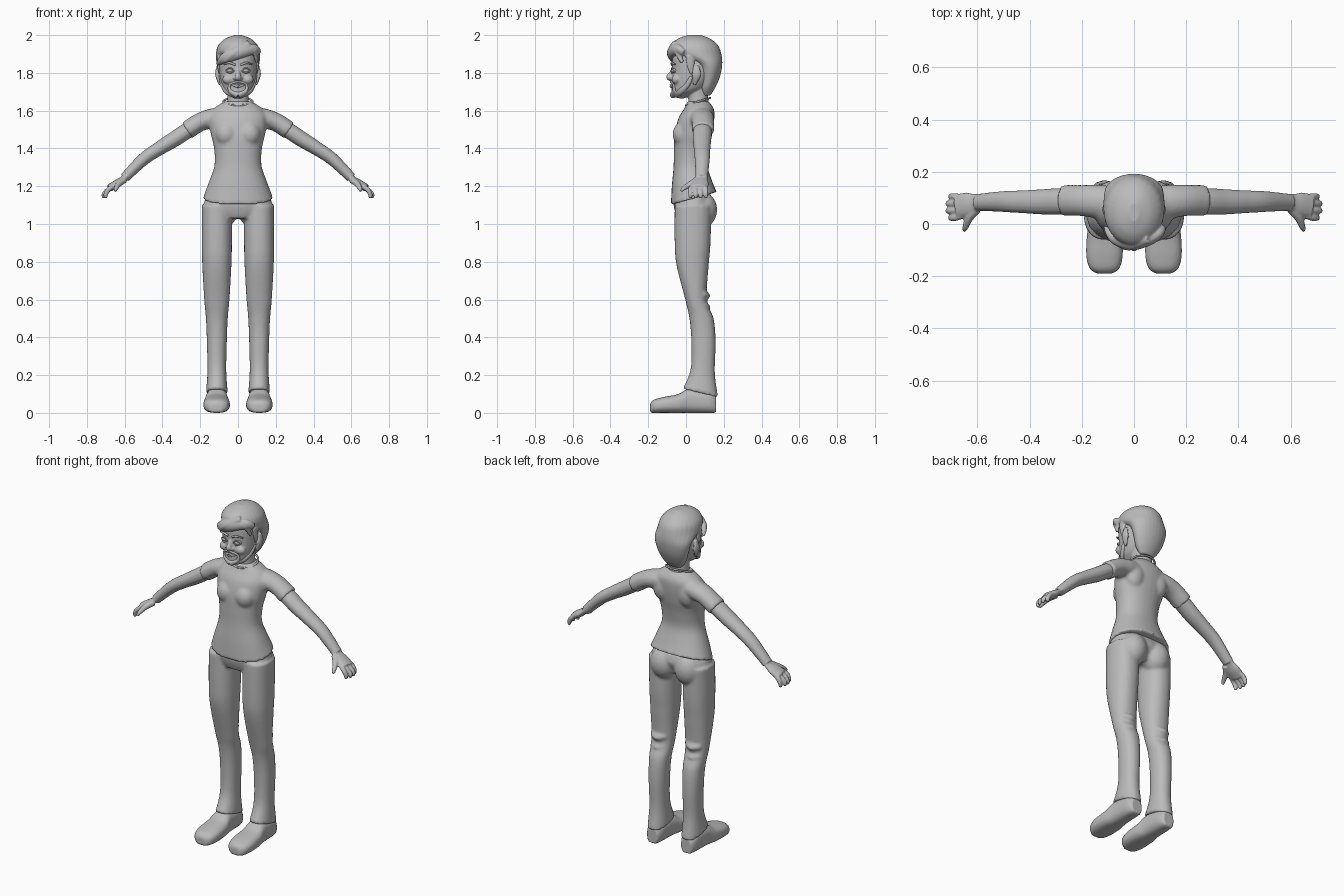
import bpy, bmesh, math
from mathutils import Vector

cube = bpy.data.objects.get("Cube")
if cube:
    bpy.data.objects.remove(cube)

# One plain colour for the whole figure
GREY = (.5, .5, .5, 1)
material = bpy.data.materials.new("plain grey")
material.use_nodes = True
material.diffuse_color = GREY
shader = material.node_tree.nodes["Principled BSDF"]
shader.inputs["Base Color"].default_value = GREY
shader.inputs["Roughness"].default_value = .7


def spline(rows, steps=6):
    """Smoothly interpolate a short list of number rows."""
    result = []
    last = len(rows) - 1
    for i in range(last):
        before, start = rows[max(i - 1, 0)], rows[i]
        end, after = rows[i + 1], rows[min(i + 2, last)]
        for step in range(steps):
            t = step / steps
            row = []
            for p, q, r, s in zip(before, start, end, after):
                slope_in, slope_out = (r - p) / 2, (s - q) / 2
                rise = r - q
                bend = rise - slope_in
                twist = slope_in + slope_out - 2 * rise
                row.append(q + t * (slope_in + t * (bend - twist + t * twist)))
            result.append(row)
    return result + [list(rows[-1])]


def outline(power, count=28):
    """Unit rounded outline; a higher power is squarer."""
    for k in range(count):
        angle = math.tau * k / count
        c, s = math.cos(angle), math.sin(angle)
        yield (math.copysign(abs(c) ** (2 / power), c),
               math.copysign(abs(s) ** (2 / power), s))


def skin(bm, rings):
    """Join rings with quads and close both ends."""
    loops = [[bm.verts.new(point) for point in ring] for ring in rings]
    for lower, upper in zip(loops, loops[1:]):
        for k in range(len(lower)):
            j = (k + 1) % len(lower)
            bm.faces.new((lower[k], lower[j], upper[j], upper[k]))
    bm.faces.new(loops[0][::-1])
    bm.faces.new(loops[-1])


def stack(bm, rows, x=0, tilt=0, power=2.2):
    """Level rings (z, half width, front, back); the tilt fades upwards."""
    rings = []
    rows = spline(rows)
    for i, (z, width, front, back) in enumerate(rows):
        middle, depth = (front + back) / 2, (back - front) / 2
        slope = tilt * max(0, 1 - 3 * i / len(rows))
        rings.append([(x + width * c, middle + depth * s, z + slope * depth * s)
                      for c, s in outline(power)])
    skin(bm, rings)


def tube(bm, rows, across=(0, 1, 0), flat=1):
    """Rings along a path (x, y, z, radius), flattened at right angles to across."""
    rows = spline(rows)
    points = [Vector(row[:3]) for row in rows]
    rings = []
    for i, row in enumerate(rows):
        ahead = points[min(i + 1, len(points) - 1)] - points[max(i - 1, 0)]
        ahead.normalize()
        side = Vector(across)
        side = (side - ahead * side.dot(ahead)).normalized() * row[3]
        up = ahead.cross(side) * flat
        rings.append([points[i] + side * c + up * s for c, s in outline(2, 16)])
    skin(bm, rings)


def ball(bm, centre, radii):
    made = bmesh.ops.create_uvsphere(bm, u_segments=24, v_segments=16, radius=1)
    for vert in made["verts"]:
        vert.co = [c + v * r for c, v, r in zip(centre, vert.co, radii)]


def finish(name, bm, mirror=True, voxel=.005, smooth=3):
    """Make the object, mirror it and fuse its pieces into one soft surface."""
    bmesh.ops.recalc_face_normals(bm, faces=bm.faces)
    mesh = bpy.data.meshes.new(name)
    bm.to_mesh(mesh)
    bm.free()
    mesh.materials.append(material)
    part = bpy.data.objects.new(name, mesh)
    bpy.context.collection.objects.link(part)
    if mirror:
        part.modifiers.new("mirror", 'MIRROR').use_mirror_merge = False
    fuse = part.modifiers.new("fuse", 'REMESH')
    fuse.mode, fuse.voxel_size, fuse.use_smooth_shade = 'VOXEL', voxel, True
    soften = part.modifiers.new("soften", 'SMOOTH')
    soften.factor, soften.iterations = .5, smooth


SIDEWAYS, UPRIGHT = (1, 0, 0), (0, 0, 1)

# Shirt: body, chest, shoulder blades and sleeves
bm = bmesh.new()
stack(bm, [(1.135, .187, -.08, .163), (1.22, .155, -.075, .135), (1.31, .125, -.066, .113),
           (1.4, .127, -.064, .122), (1.48, .145, -.06, .14), (1.56, .155, -.04, .15),
           (1.61, .13, -.01, .147), (1.65, .07, .01, .12)], tilt=.28)
ball(bm, (.06, -.015, 1.475), (.06, .056, .065))
ball(bm, (.08, .1, 1.53), (.06, .05, .08))
tube(bm, [(.06, .08, 1.57, .06), (.13, .085, 1.56, .065),
          (.2, .09, 1.54, .06), (.27, .09, 1.495, .06)], flat=.82)
finish("shirt", bm, voxel=.009)

# Collar band, tipped forwards round the neck
bm = bmesh.new()
collar = [Vector((.078 * c, .064 + .064 * s, 1.648 + .02 * s)) for c, s in outline(2)]
for start, end in zip(collar, collar[1:] + collar[:1]):
    tube(bm, [(*start, .006), (*end, .006)], UPRIGHT)
finish("collar", bm, mirror=False, voxel=.004, smooth=2)

# Trousers: pelvis, seat, legs and creases behind the knee
bm = bmesh.new()
stack(bm, [(1.03, .12, -.045, .11), (1.07, .17, -.06, .13),
           (1.11, .18, -.066, .145), (1.16, .165, -.06, .13)])
ball(bm, (.08, .085, 1.075), (.08, .08, .095))
stack(bm, [(.105, .058, -.018, .17), (.22, .05, .024, .153), (.38, .053, .028, .157),
           (.5, .058, .018, .146), (.6, .067, -.004, .11), (.78, .077, -.05, .12),
           (.9, .08, -.06, .13), (1.1, .08, -.06, .135)], x=.112, tilt=-.25)
for z in (.57, .63):
    tube(bm, [(.07, .09, z, .015), (.115, .11, z - .01, .018), (.16, .09, z, .015)])
finish("trousers", bm, voxel=.009)

# Shoes: rounded sections from toe to heel (y, height, half width)
bm = bmesh.new()
shoe = spline([(-.19, .05, .03), (-.17, .07, .057), (-.12, .084, .07),
               (-.04, .1, .067), (.02, .13, .057), (.12, .12, .05), (.16, .09, .035)])
skin(bm, [[(.113 + width * c, y, height * (1 + s) / 2) for c, s in outline(2.6)]
          for y, height, width in shoe])
finish("shoes", bm, voxel=.008, smooth=1)

# Arms and palms
bm = bmesh.new()
tube(bm, [(.2, .088, 1.53, .045), (.27, .087, 1.493, .05), (.34, .085, 1.447, .049),
          (.42, .085, 1.398, .044), (.5, .086, 1.343, .04), (.6, .083, 1.245, .032)], flat=.84)
tube(bm, [(.57, .085, 1.27, .033), (.61, .08, 1.237, .036),
          (.64, .075, 1.215, .046), (.68, .067, 1.19, .046)], flat=.45)
# Four fingers from front to back, then the thumb
for finger in range(4):
    y = .024 + .027 * finger
    reach = .7 if finger in (0, 3) else .71
    tube(bm, [(.65, y * .8 + .016, 1.205, .012), (.685, y, 1.183, .013),
              (reach, y, 1.157, .012), (reach, y, 1.136, .008)])
tube(bm, [(.6, .06, 1.235, .018), (.63, .025, 1.213, .016),
          (.645, -.01, 1.19, .012), (.65, -.026, 1.173, .007)], SIDEWAYS)
finish("arms", bm, smooth=2)

# Neck, head, nose, cheeks and ears
bm = bmesh.new()
stack(bm, [(1.6, .065, .01, .13), (1.66, .056, .012, .118), (1.75, .055, .005, .12)])
stack(bm, [(1.668, .025, -.07, -.02), (1.685, .048, -.076, .03), (1.72, .08, -.076, .1),
           (1.8, .098, -.074, .15), (1.9, .096, -.07, .14), (1.95, .06, -.03, .1)], tilt=-.2)
tube(bm, [(0, -.066, 1.825, .008), (0, -.08, 1.795, .012),
          (0, -.088, 1.778, .017), (0, -.076, 1.765, .012)], SIDEWAYS)
ball(bm, (.016, -.077, 1.772), (.011, .012, .009))
ball(bm, (.05, -.05, 1.765), (.032, .026, .026))
tube(bm, [(.097, .045, 1.735, .008), (.11, .055, 1.79, .024), (.106, .055, 1.84, .013)],
     (0, 1, 0), flat=.45)
finish("head", bm, smooth=2)

# Eyeballs, eyelids and brows
bm = bmesh.new()
ball(bm, (.042, -.058, 1.812), (.019, .021, .014))
finish("eyes", bm, voxel=.003, smooth=1)
bm = bmesh.new()
for lift in (.014, -.012):
    tube(bm, [(.02, -.073, 1.81, .003), (.042, -.076, 1.812 + lift, .004),
              (.066, -.062, 1.81, .003)], UPRIGHT)
tube(bm, [(.014, -.074, 1.842, .006), (.045, -.075, 1.853, .006),
          (.075, -.058, 1.845, .004)], UPRIGHT)
finish("eyelids_and_brows", bm, voxel=.002, smooth=1)

# Lips
bm = bmesh.new()
for z in (1.725, 1.738):
    tube(bm, [(0, -.08, z, .006), (.034, -.068, 1.735, .003)], UPRIGHT, flat=1.3)
finish("lips", bm, voxel=.002)

# Moustache, goatee and jaw beard
bm = bmesh.new()
tube(bm, [(0, -.08, 1.754, .007), (.043, -.066, 1.74, .007), (.042, -.062, 1.705, .011),
          (0, -.068, 1.682, .019)], (0, -.6, .8))
tube(bm, [(.02, -.052, 1.682, .011), (.06, -.03, 1.7, .011),
          (.083, .005, 1.735, .01), (.094, .03, 1.78, .007)], SIDEWAYS, flat=1.5)
finish("beard", bm, voxel=.004)

# Hair: cap, sideburns and swept fringe
bm = bmesh.new()
stack(bm, [(1.68, .045, .085, .128), (1.72, .075, .072, .154), (1.78, .098, .07, .18),
           (1.845, .113, .045, .192), (1.9, .117, -.07, .187), (1.945, .105, -.08, .17),
           (1.98, .07, -.045, .13), (2, .02, .01, .08)], power=2)
for side in (1, -1):
    tube(bm, [(.1 * side, .02, 1.89, .012), (.1 * side, .025, 1.84, .01),
              (.098 * side, .03, 1.795, .005)], SIDEWAYS, flat=2)
tube(bm, [(.1, -.01, 1.905, .02), (.08, -.045, 1.925, .024), (0, -.07, 1.908, .03),
          (-.07, -.055, 1.877, .024), (-.112, -.01, 1.845, .006)], flat=1.2)
tube(bm, [(.06, -.055, 1.955, .02), (-.02, -.08, 1.905, .022), (-.07, -.068, 1.862, .01)])
tube(bm, [(.085, -.05, 1.925, .014), (.1, -.02, 1.855, .006)], SIDEWAYS, flat=1.6)
finish("hair", bm, mirror=False)
